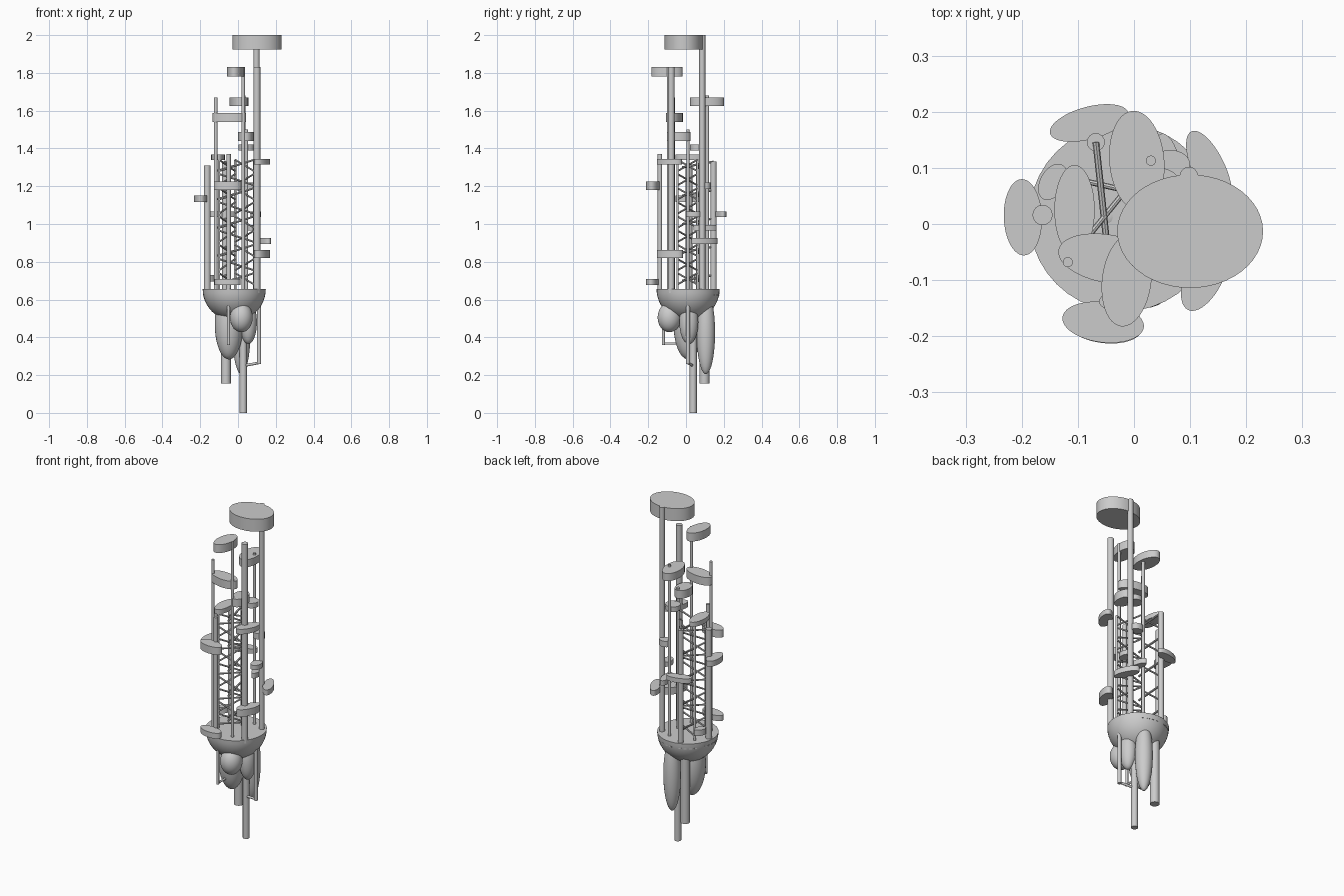
import bpy, bmesh, math
from mathutils import Vector, Matrix


def finish(bm, name, smooth=True):
    bmesh.ops.recalc_face_normals(bm, faces=bm.faces)
    me = bpy.data.meshes.new(name)
    bm.to_mesh(me)
    bm.free()
    ob = bpy.data.objects.new(name, me)
    bpy.context.collection.objects.link(ob)
    if smooth:
        bpy.ops.object.select_all(action='DESELECT')
        ob.select_set(True)
        bpy.context.view_layer.objects.active = ob
        bpy.ops.object.shade_smooth_by_angle(angle=math.radians(35))
    return ob


def add_rod(bm, p, q, r, seg=16):
    p, q = Vector(p), Vector(q)
    d = q - p
    m = Matrix.Translation((p + q) / 2) @ d.to_track_quat('Z', 'Y').to_matrix().to_4x4()
    bmesh.ops.create_cone(bm, cap_ends=True, segments=seg, radius1=r, radius2=r,
                          depth=d.length, matrix=m)


def rods(name, items, seg=16):
    bm = bmesh.new()
    for p, q, r in items:
        add_rod(bm, p, q, r, seg)
    return finish(bm, name)


def disc(name, x, y, z0, z1, a, b, rot):
    """Flat elliptical platform."""
    bm = bmesh.new()
    m = (Matrix.Translation((x, y, (z0 + z1) / 2)) @ Matrix.Rotation(math.radians(rot), 4, 'Z')
         @ Matrix.Diagonal((a, b, z1 - z0, 1)))
    bmesh.ops.create_cone(bm, cap_ends=True, segments=48, radius1=1, radius2=1, depth=1, matrix=m)
    return finish(bm, name)


def pod(name, c, r):
    bm = bmesh.new()
    m = Matrix.Translation(c) @ Matrix.Diagonal((*r, 1))
    bmesh.ops.create_uvsphere(bm, u_segments=32, v_segments=20, radius=1, matrix=m)
    return finish(bm, name)


# Hemispherical hull with flat deck
CX, CY, DECK, R = -0.02, 0.011, 0.655, 0.167
bm = bmesh.new()
bmesh.ops.create_uvsphere(bm, u_segments=40, v_segments=24, radius=R,
                          matrix=Matrix.Translation((CX, CY, DECK)))
bmesh.ops.bisect_plane(bm, geom=bm.verts[:] + bm.edges[:] + bm.faces[:], dist=1e-5,
                       plane_co=(0, 0, DECK), plane_no=(0, 0, 1), clear_outer=True)
bmesh.ops.holes_fill(bm, edges=[e for e in bm.edges if e.is_boundary], sides=0)
finish(bm, "hull_bowl")

# Small window slots around the back of the rim
bm = bmesh.new()
for i in range(14):
    if i % 5 == 4:
        continue
    m = (Matrix.Translation((CX, CY, 0.625)) @ Matrix.Rotation(math.radians(60 + i * 10), 4, 'Z')
         @ Matrix.Translation((0.163, 0, 0)) @ Matrix.Diagonal((0.005, 0.016, 0.005, 1)))
    bmesh.ops.create_cube(bm, size=1, matrix=m)
finish(bm, "rim_windows", False)

# Upright masts: x, y, radius, top
masts = [
    (0.098, 0.086, 0.016, 2.0), (0.100, -0.078, 0.018, 1.83), (-0.163, 0.016, 0.018, 1.31),
    (-0.068, 0.146, 0.016, 1.33), (-0.116, 0.083, 0.007, 1.34), (-0.118, -0.068, 0.009, 1.67),
    (0.030, 0.113, 0.009, 1.68), (0.028, -0.092, 0.009, 1.83), (-0.050, -0.138, 0.012, 1.37),
    (0.045, 0.010, 0.008, 1.50),
]
for i, (x, y, r, top) in enumerate(masts):
    rods(f"mast_{i + 1}", [((x, y, DECK - 0.02), (x, y, top), r)])

# Elliptical platforms: x, y, bottom, top, half length, half width, turn
platforms = [
    (0.100, -0.013, 1.925, 2.0, 0.130, 0.101, 0),
    (-0.013, -0.100, 1.78, 1.83, 0.083, 0.044, 83),
    (0.005, 0.112, 1.625, 1.67, 0.090, 0.049, 95),
    (-0.046, -0.062, 1.54, 1.588, 0.090, 0.043, -10),
    (0.042, -0.038, 1.44, 1.488, 0.062, 0.041, 90),
    (0.045, 0.060, 1.39, 1.42, 0.042, 0.040, 0),
    (-0.106, 0.025, 1.34, 1.368, 0.080, 0.036, 90),
    (0.127, -0.088, 1.315, 1.345, 0.072, 0.034, 65),
    (-0.055, -0.175, 1.18, 1.225, 0.073, 0.036, -7),
    (0.065, 0.105, 1.185, 1.22, 0.035, 0.027, 0),
    (-0.198, 0.012, 1.117, 1.15, 0.068, 0.034, 92),
    (-0.080, 0.180, 1.038, 1.066, 0.072, 0.029, 15),
    (0.095, 0.040, 1.038, 1.066, 0.040, 0.028, 90),
    (0.060, 0.100, 0.966, 0.996, 0.062, 0.024, 100),
    (0.134, 0.097, 0.893, 0.925, 0.075, 0.029, -65),
    (0.127, -0.085, 0.82, 0.862, 0.073, 0.034, 67),
    (-0.055, -0.178, 0.677, 0.71, 0.070, 0.034, -8),
    (-0.145, 0.075, 0.695, 0.73, 0.035, 0.022, 60),
]
for i, p in enumerate(platforms):
    disc(f"platform_{i + 1}", *p)

# Lattice: zigzag braces climbing between the inner masts
corners = [(-0.100, -0.045), (0.085, -0.045), (-0.015, 0.060)]
outer = [(-0.116, 0.083), (-0.068, 0.146)]
braces = []
step = 0.075
for k in range(9):
    z = 0.68 + k * step
    for j in range(3):
        p, q = corners[j], corners[(j + 1) % 3]
        if k % 2:
            p, q = q, p
        braces.append(((*p, z), (*q, z + step * 0.8), 0.005))
    if k % 2 == 0:
        braces.append(((*outer[0], z), (*corners[2], z + 0.03), 0.005))
        braces.append(((*outer[1], z + 0.05), (-0.05, -0.02, z + 0.02), 0.006))
rods("lattice_braces", braces, 8)
rods("lattice_posts", [((*c, DECK - 0.02), (*c, 1.34), 0.006) for c in corners], 12)

# Hanging pods under the hull
pod("pod_centre", (-0.048, 0.012, 0.47), (0.075, 0.078, 0.187))
pod("pod_long", (0.018, 0.105, 0.425), (0.048, 0.049, 0.22))
pod("pod_front", (0.018, -0.088, 0.505), (0.060, 0.062, 0.078))
pod("pod_side", (0.055, 0.015, 0.48), (0.045, 0.050, 0.115))

# Lower shafts and elbowed pipes
rods("keel_shaft", [((0.028, 0.038, 0), (0.028, 0.038, 0.55), 0.019)], 24)
rods("rear_shaft", [((-0.064, 0.098, 0.155), (-0.064, 0.098, 0.58), 0.026)], 24)
rods("side_pipe", [((0.112, 0.010, 0.258), (0.112, 0.010, 0.62), 0.011),
                   ((0.112, 0.010, 0.265), (0.030, 0.036, 0.25), 0.007)])
rods("front_pipe", [((-0.050, -0.120, 0.36), (-0.050, -0.120, 0.60), 0.008),
                    ((-0.050, -0.120, 0.367), (-0.048, 0.000, 0.367), 0.006)])
